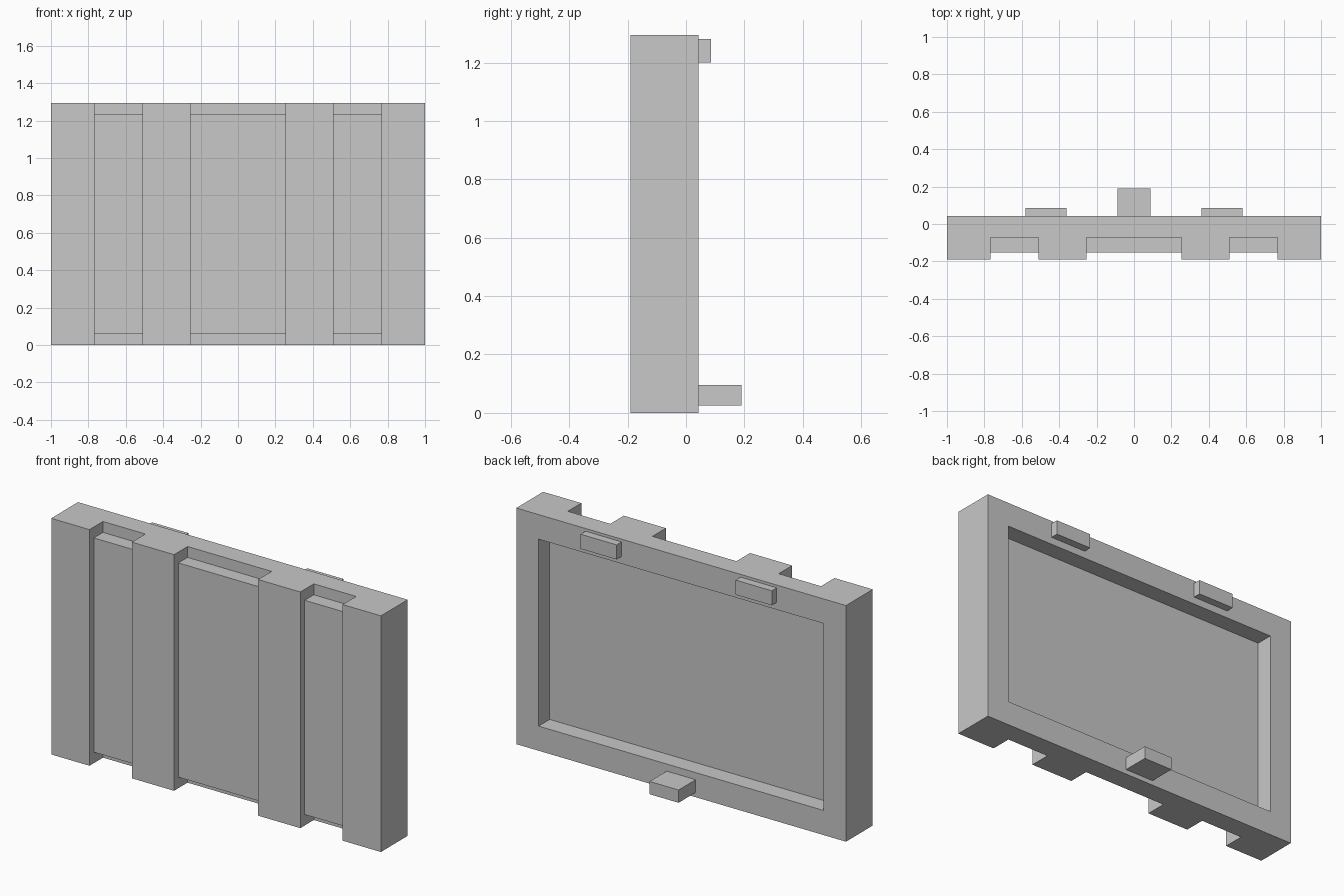
import bpy, bmesh

if "Cube" in bpy.data.objects:
    bpy.data.objects.remove(bpy.data.objects["Cube"])

H = 1.295                                   # overall height
FRONT, WALL, BACK = -0.19, -0.073, 0.042    # y of rib fronts, recessed wall, back face

grey = bpy.data.materials.new("plain_grey")
grey.diffuse_color = (0.58, 0.58, 0.58, 1.0)
grey.use_nodes = True
grey.node_tree.nodes["Principled BSDF"].inputs["Base Color"].default_value = grey.diffuse_color


def finish(bm, name):
    bmesh.ops.recalc_face_normals(bm, faces=bm.faces)
    mesh = bpy.data.meshes.new(name)
    bm.to_mesh(mesh)
    bm.free()
    mesh.materials.append(grey)
    obj = bpy.data.objects.new(name, mesh)
    bpy.context.collection.objects.link(obj)
    return obj


def box(name, x0, x1, y0, y1, z0, z1):
    bm = bmesh.new()
    bmesh.ops.create_cube(bm, size=1)
    for v in bm.verts:
        v.co = (x1 if v.co.x > 0 else x0,
                y1 if v.co.y > 0 else y0,
                z1 if v.co.z > 0 else z0)
    return finish(bm, name)


# Ribbed body: plan profile extruded upwards
half = [(0.255, WALL), (0.255, FRONT), (0.511, FRONT), (0.511, WALL),
        (0.768, WALL), (0.768, FRONT), (1.0, FRONT), (1.0, BACK)]
profile = half + [(-x, y) for x, y in reversed(half)]
bm = bmesh.new()
base = bm.faces.new([bm.verts.new((x, y, 0)) for x, y in profile])
ext = bmesh.ops.extrude_face_region(bm, geom=[base], use_keep_orig=True)
top = [g for g in ext["geom"] if isinstance(g, bmesh.types.BMVert)]
bmesh.ops.translate(bm, verts=top, vec=(0, 0, H))
bmesh.ops.recalc_face_normals(bm, faces=bm.faces)

# Sunken rear field with straight walls inside a flat border
rear = max(bm.faces, key=lambda f: f.calc_center_median().y)
bmesh.ops.inset_region(bm, faces=[rear], thickness=0.135, use_even_offset=True)
rear = bmesh.ops.extrude_discrete_faces(bm, faces=[rear])["faces"][0]
bmesh.ops.translate(bm, verts=rear.verts[:], vec=(0, -0.096, 0))
finish(bm, "ribbed_body")

# Raised panels between the ribs
for name, x0, x1 in (("left_panel", -0.768, -0.511),
                     ("middle_panel", -0.255, 0.255),
                     ("right_panel", 0.511, 0.768)):
    box(name, x0, x1, -0.152, WALL, 0.06, 1.235)

# Rear clips near the top and the lower tab
for name, s in (("left_clip", -1), ("right_clip", 1)):
    x0, x1 = sorted((s * 0.361, s * 0.58))
    box(name, x0, x1, BACK, 0.085, 1.20, 1.28)
box("lower_tab", -0.088, 0.088, BACK, 0.19, 0.026, 0.096)
